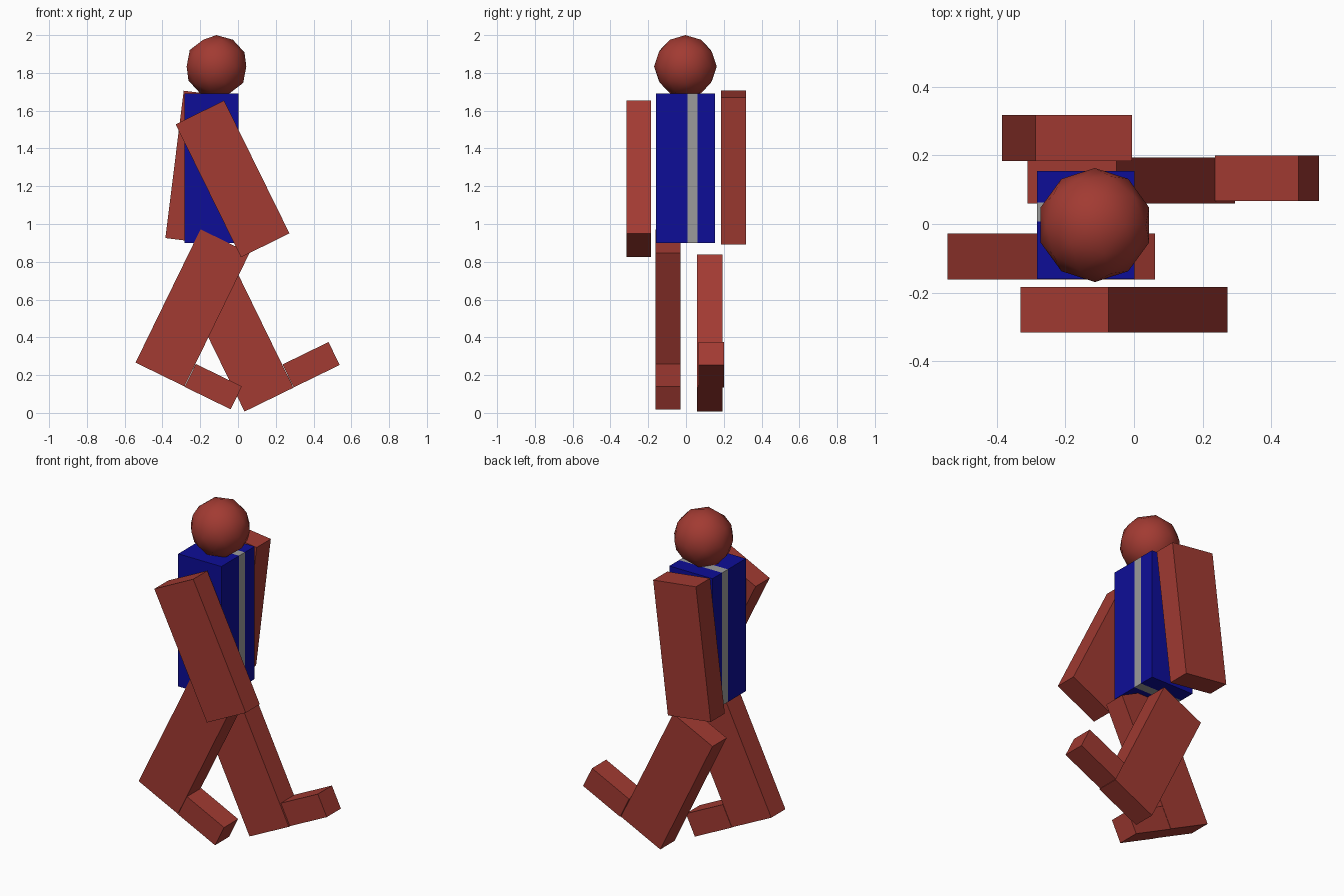
import bpy
from math import radians

if "Cube" in bpy.data.objects:
    bpy.data.objects.remove(bpy.data.objects["Cube"])


def material(name, rgb):
    m = bpy.data.materials.new(name)
    m.diffuse_color = (*rgb, 1)
    m.use_nodes = True
    m.node_tree.nodes["Principled BSDF"].inputs["Base Color"].default_value = m.diffuse_color
    return m


SKIN = material("red_brown", (0.36, 0.043, 0.032))
BLUE = material("blue", (0.004, 0.004, 0.31))
GREY = material("stripe_grey", (0.33, 0.33, 0.33))


def box(name, x, z, y0, y1, width, height, tilt, mat):
    """Box centred at x, z, spanning y0..y1, tilted in the side plane."""
    bpy.ops.mesh.primitive_cube_add(size=1, location=(x, (y0 + y1) / 2, z),
                                    rotation=(0, radians(tilt), 0))
    ob = bpy.context.object
    ob.name = name
    ob.scale = (width, y1 - y0, height)
    ob.data.materials.append(mat)
    return ob


# Torso: two blue slabs with a grey stripe between them
for name, y0, y1, mat in (("torso_near", -0.16, 0.008, BLUE),
                          ("torso_stripe", 0.008, 0.062, GREY),
                          ("torso_far", 0.062, 0.154, BLUE)):
    box(name, -0.14, 1.295, y0, y1, 0.284, 0.79, 0, mat)

# Arms
box("near_arm", -0.029, 1.239, -0.316, -0.184, 0.286, 0.784, -26.2, SKIN)
box("far_arm", -0.195, 1.298, 0.184, 0.317, 0.284, 0.786, 7.1, SKIN)

# Legs
box("near_leg", -0.241, 0.556, -0.161, -0.028, 0.288, 0.785, 26, SKIN)
box("far_leg", -0.008, 0.423, 0.059, 0.193, 0.288, 0.785, -26, SKIN)

# Feet
box("near_foot", -0.131, 0.139, -0.161, -0.028, 0.271, 0.135, 26, SKIN)
box("far_foot", 0.387, 0.255, 0.067, 0.2, 0.271, 0.135, -26, SKIN)

# Head
bpy.ops.mesh.primitive_ico_sphere_add(subdivisions=2, radius=0.166,
                                      location=(-0.114, -0.003, 1.834))
head = bpy.context.object
head.name = "head"
head.data.materials.append(SKIN)
bpy.ops.object.shade_smooth()
